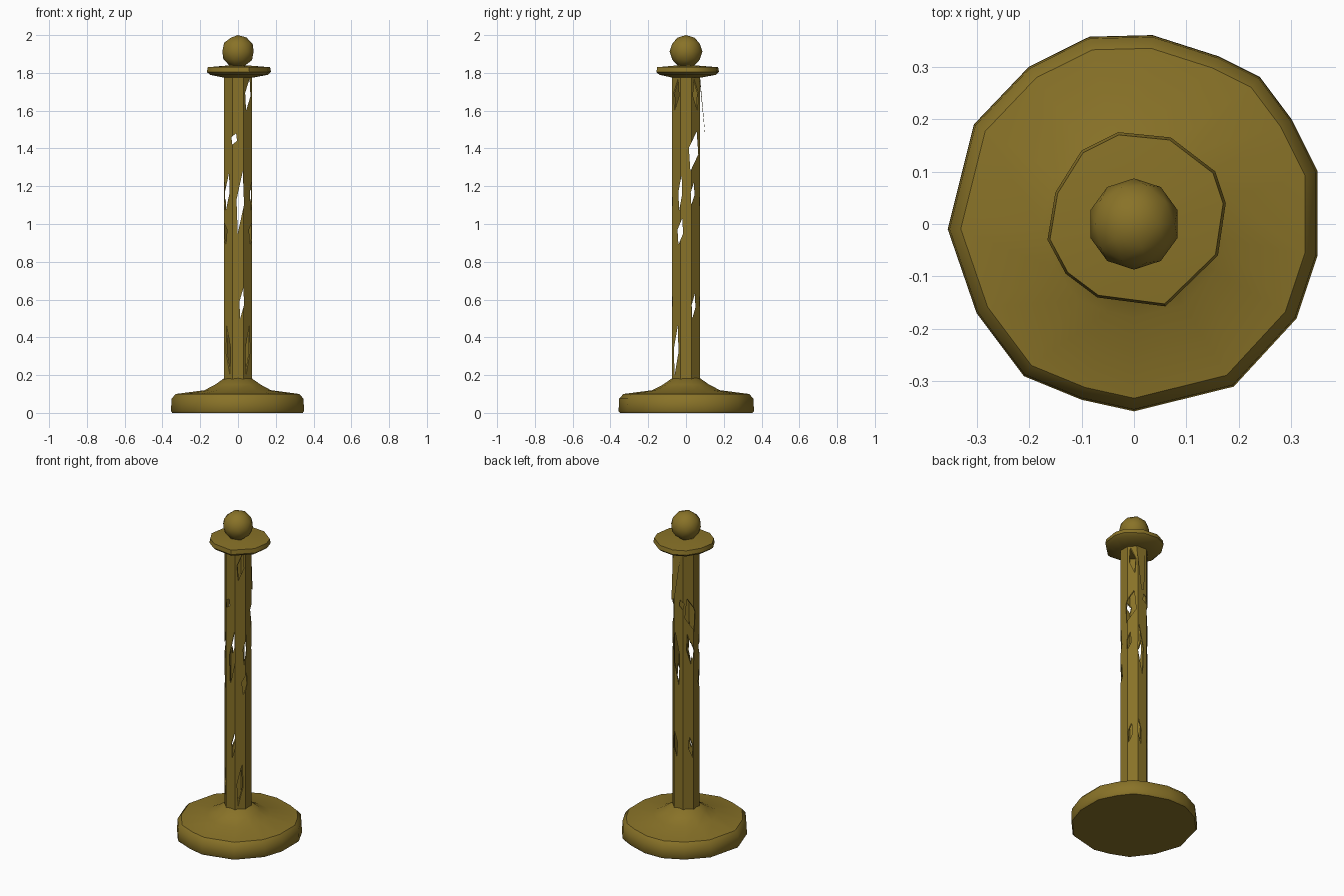
import bpy
import bmesh
import math
from mathutils import Vector

default_cube = bpy.data.objects.get("Cube")
if default_cube:
    bpy.data.objects.remove(default_cube, do_unlink=True)

# One aged brass colour for everything
brass_colour = (0.25, 0.17, 0.021, 1)
brass = bpy.data.materials.new("aged_brass")
brass.use_nodes = True
brass.diffuse_color = brass_colour
brass.node_tree.nodes["Principled BSDF"].inputs["Base Color"].default_value = brass_colour


def make_object(name, bm, smooth_angle=None):
    """Turn a bmesh into a brass object, optionally smooth shaded."""
    bmesh.ops.recalc_face_normals(bm, faces=bm.faces)
    mesh = bpy.data.meshes.new(name)
    bm.to_mesh(mesh)
    bm.free()
    mesh.materials.append(brass)
    obj = bpy.data.objects.new(name, mesh)
    bpy.context.collection.objects.link(obj)
    if smooth_angle:
        shade(obj, smooth_angle)
    return obj


def shade(obj, degrees):
    bpy.ops.object.select_all(action='DESELECT')
    bpy.context.view_layer.objects.active = obj
    obj.select_set(True)
    bpy.ops.object.shade_smooth_by_angle(angle=math.radians(degrees))


def stack_outline(bm, outline, profile, closed=False):
    """Skin scaled copies of an outline; profile holds (scale, height) pairs."""
    rings = [[bm.verts.new((x * s, y * s, z)) for x, y in outline] for s, z in profile]
    if closed:
        rings.append(rings[0])
    else:
        bm.faces.new(rings[0])
        bm.faces.new(rings[-1])
    count = len(outline)
    for low, high in zip(rings, rings[1:]):
        for i in range(count):
            j = (i + 1) % count
            bm.faces.new((low[i], low[j], high[j], high[i]))


def circle(radius, sides):
    turn = math.tau / sides
    return [(radius * math.cos(turn * (i + 0.5)), radius * math.sin(turn * (i + 0.5)))
            for i in range(sides)]


# Weighted base: uneven disc with a low dome
base_outline = [(-.355, -.01), (-.3, -.17), (-.21, -.29), (-.1, -.335), (0, -.357),
                (.19, -.31), (.31, -.18), (.35, -.06), (.35, .1), (.3, .2),
                (.24, .28), (.16, .32), (.035, .36), (-.085, .357), (-.2, .3), (-.305, .19)]
bm = bmesh.new()
stack_outline(bm, base_outline, [(.98, 0), (1, .01), (.99, .075), (.93, .1),
                                 (.5, .12), (.34, .15), (.2, .185)])
make_object("base", bm, 40)

# Hollow post, thin walled
bm = bmesh.new()
stack_outline(bm, circle(.079, 8), [(1, .15), (1, 1.8), (.93, 1.8), (.93, .15)], closed=True)
post = make_object("post", bm)

# Torn slits through the post: (offset, bottom, top, width)
front_slits = [(.012, .95, 1.28, .04), (-.055, 1.08, 1.27, .022), (.052, 1.6, 1.77, .028),
               (.02, .5, .66, .025), (-.02, 1.42, 1.48, .03)]
side_slits = [(.04, 1.28, 1.49, .05), (-.03, .89, 1.03, .03), (-.03, 1.07, 1.26, .02),
              (.035, 1.1, 1.22, .02), (-.052, .2, .46, .025), (.04, .5, .63, .02)]
bm = bmesh.new()
for slits, along in ((front_slits, Vector((0, 1, 0))), (side_slits, Vector((1, 0, 0)))):
    across = Vector((along.y, along.x, 0))
    for offset, bottom, top, width in slits:
        middle = (bottom + top) / 2
        lean = width / 3
        corners = [(offset - lean, bottom), (offset + width / 2, middle - lean),
                   (offset + lean, top), (offset - width / 2, middle + lean)]
        ends = [[bm.verts.new(across * u + along * d + Vector((0, 0, z)))
                 for u, z in corners] for d in (-.2, .2)]
        bm.faces.new(ends[0])
        bm.faces.new(ends[1])
        for i in range(4):
            j = (i + 1) % 4
            bm.faces.new((ends[0][i], ends[0][j], ends[1][j], ends[1][i]))
cutter = make_object("slit_cutter", bm)
cutter.hide_render = True
cut = post.modifiers.new("torn_slits", 'BOOLEAN')
cut.operation = 'DIFFERENCE'
cut.solver = 'EXACT'
cut.use_self = True
cut.object = cutter
bpy.context.view_layer.objects.active = post
bpy.ops.object.modifier_apply(modifier=cut.name)
bpy.data.objects.remove(cutter, do_unlink=True)
shade(post, 30)

# Strip of metal peeling away from the back of the post
bm = bmesh.new()
bm.faces.new([bm.verts.new(p) for p in ((-.02, .074, 1.78), (.04, .07, 1.78),
                                        (.03, .1, 1.48), (.01, .1, 1.49))])
make_object("peeled_strip", bm)

# Collar under the finial: uneven disc with a tapered underside
collar_outline = [(-.165, -.03), (-.13, -.095), (-.07, -.14), (.06, -.157), (.16, -.06),
                  (.175, .04), (.155, .1), (.07, .165), (-.03, .175), (-.1, .14), (-.15, .06)]
bm = bmesh.new()
stack_outline(bm, collar_outline, [(.46, 1.775), (.9, 1.79), (1, 1.805), (.97, 1.83), (.4, 1.838)])
make_object("collar", bm, 40)

# Ball finial
bm = bmesh.new()
bmesh.ops.create_icosphere(bm, subdivisions=2, radius=.087)
bmesh.ops.translate(bm, verts=bm.verts, vec=(0, 0, 1.913))
make_object("ball_finial", bm, 40)
